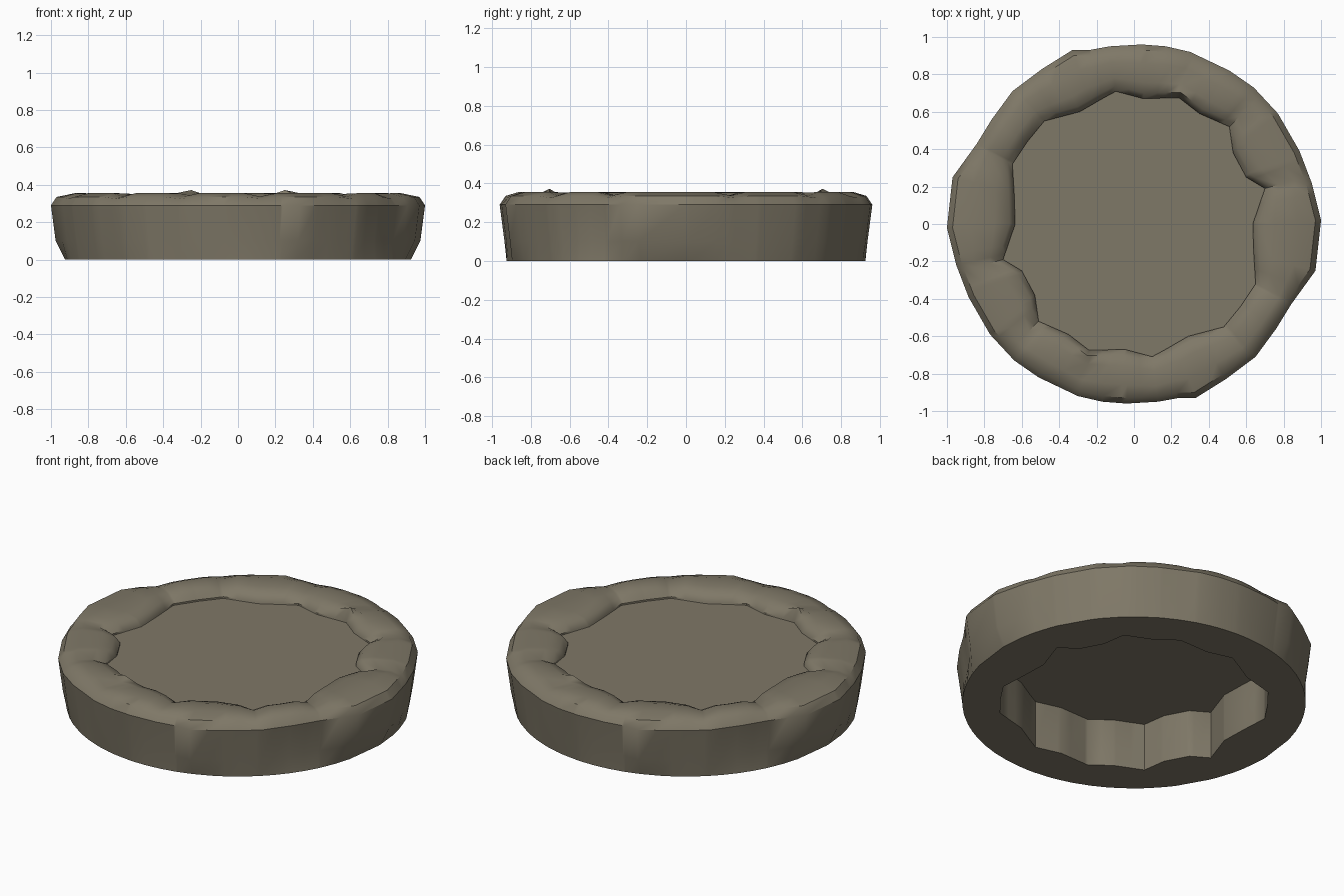
import bpy, bmesh, math

if "Cube" in bpy.data.objects:
    bpy.data.objects.remove(bpy.data.objects["Cube"])

stone = bpy.data.materials.new("grey_brown_stone")
stone.diffuse_color = (0.212, 0.188, 0.136, 1)
stone.use_nodes = True
stone.node_tree.nodes["Principled BSDF"].inputs["Base Color"].default_value = stone.diffuse_color

# Half contours seen from above; the other half is the same turned by 180 degrees
outer_half = [(1.0, 0.02), (0.95, 0.22), (0.885, 0.39), (0.77, 0.59), (0.64, 0.73),
              (0.51, 0.82), (0.30, 0.92), (0.17, 0.95), (0.04, 0.96), (-0.13, 0.95),
              (-0.24, 0.93), (-0.33, 0.93), (-0.49, 0.83), (-0.65, 0.71),
              (-0.76, 0.56), (-0.84, 0.43), (-0.97, 0.25)]
inner_half = [(0.635, 0.0), (0.70, 0.19), (0.60, 0.25), (0.53, 0.38), (0.51, 0.52),
              (0.35, 0.59), (0.24, 0.675), (0.05, 0.67), (-0.10, 0.71), (-0.29, 0.60),
              (-0.48, 0.55), (-0.57, 0.44), (-0.65, 0.32), (-0.64, 0.16)]
crease_points = [(0.70, 0.19), (0.51, 0.52), (0.24, 0.675), (-0.10, 0.71),
                 (-0.48, 0.55), (-0.65, 0.32)]


def full(half):
    return half + [(-x, -y) for x, y in half]


def angle(p):
    return math.atan2(p[1], p[0]) % math.tau


def radius(poly, a):
    """Distance from the centre to a closed contour in direction a."""
    dx, dy = math.cos(a), math.sin(a)
    for p, q in zip(poly, poly[1:] + poly[:1]):
        span = (angle(q) - angle(p)) % math.tau
        if (a - angle(p)) % math.tau <= span + 1e-9:
            ex, ey = q[0] - p[0], q[1] - p[1]
            return (p[0] * ey - p[1] * ex) / (dx * ey - dy * ex)
    return math.hypot(*poly[0])


def gap(a, b):
    return abs((a - b + math.pi) % math.tau - math.pi)


outer, inner = full(outer_half), full(inner_half)
creases = [angle(p) for p in full(crease_points)]
peaks = [angle(p) for p in full([(0.24, 0.675)])]
raw = sorted([angle(p) for p in outer + inner]
             + [(c + s) % math.tau for c in creases for s in (-0.1, 0.1)])
angles = []
for a in raw:
    if not angles or a - angles[-1] > 0.012:
        angles.append(a)


def make_object(name, bm, smooth):
    bmesh.ops.recalc_face_normals(bm, faces=bm.faces[:])
    mesh = bpy.data.meshes.new(name)
    bm.to_mesh(mesh)
    bm.free()
    mesh.materials.append(stone)
    ob = bpy.data.objects.new(name, mesh)
    bpy.context.collection.objects.link(ob)
    if smooth:
        bpy.context.view_layer.objects.active = ob
        ob.select_set(True)
        bpy.ops.object.shade_smooth_by_angle(angle=math.radians(40))
        ob.select_set(False)


# Ring of stones: one cross-section per direction, joined all round
bm = bmesh.new()
rings = []
for a in angles:
    ro, ri = radius(outer, a), radius(inner, a)
    dip = 0.018 * max(0, 1 - min(gap(a, c) for c in creases) / 0.1)
    peak = 0.055 * max(0, 1 - min(gap(a, c) for c in peaks) / 0.12)
    w = ro - ri
    section = [(0.925, 0.0), (ro - 0.025, 0.10), (ro, 0.29), (ro - 0.03, 0.335 - dip * 0.5),
               (ro - 0.35 * w, 0.355 - dip), (ri + 0.3 * w, 0.352 - dip + peak * 0.3),
               (ri + 0.03, 0.335 - dip + peak), (ri, 0.30), (ri, 0.0)]
    rings.append([bm.verts.new((r * math.cos(a), r * math.sin(a), z)) for r, z in section])
for k, ring in enumerate(rings):
    nxt = rings[(k + 1) % len(rings)]
    for j in range(len(ring)):
        i = (j + 1) % len(ring)
        bm.faces.new((ring[j], nxt[j], nxt[i], ring[i]))
make_object("stone_ring", bm, True)

# Flat thin floor inside the ring, just below the rim
bm = bmesh.new()
loops = [[bm.verts.new((x * 1.02, y * 1.02, z)) for x, y in inner] for z in (0.283, 0.29)]
bm.faces.new(loops[0])
bm.faces.new(loops[1])
n = len(inner)
for k in range(n):
    j = (k + 1) % n
    bm.faces.new((loops[0][k], loops[0][j], loops[1][j], loops[1][k]))
make_object("inner_floor", bm, False)
